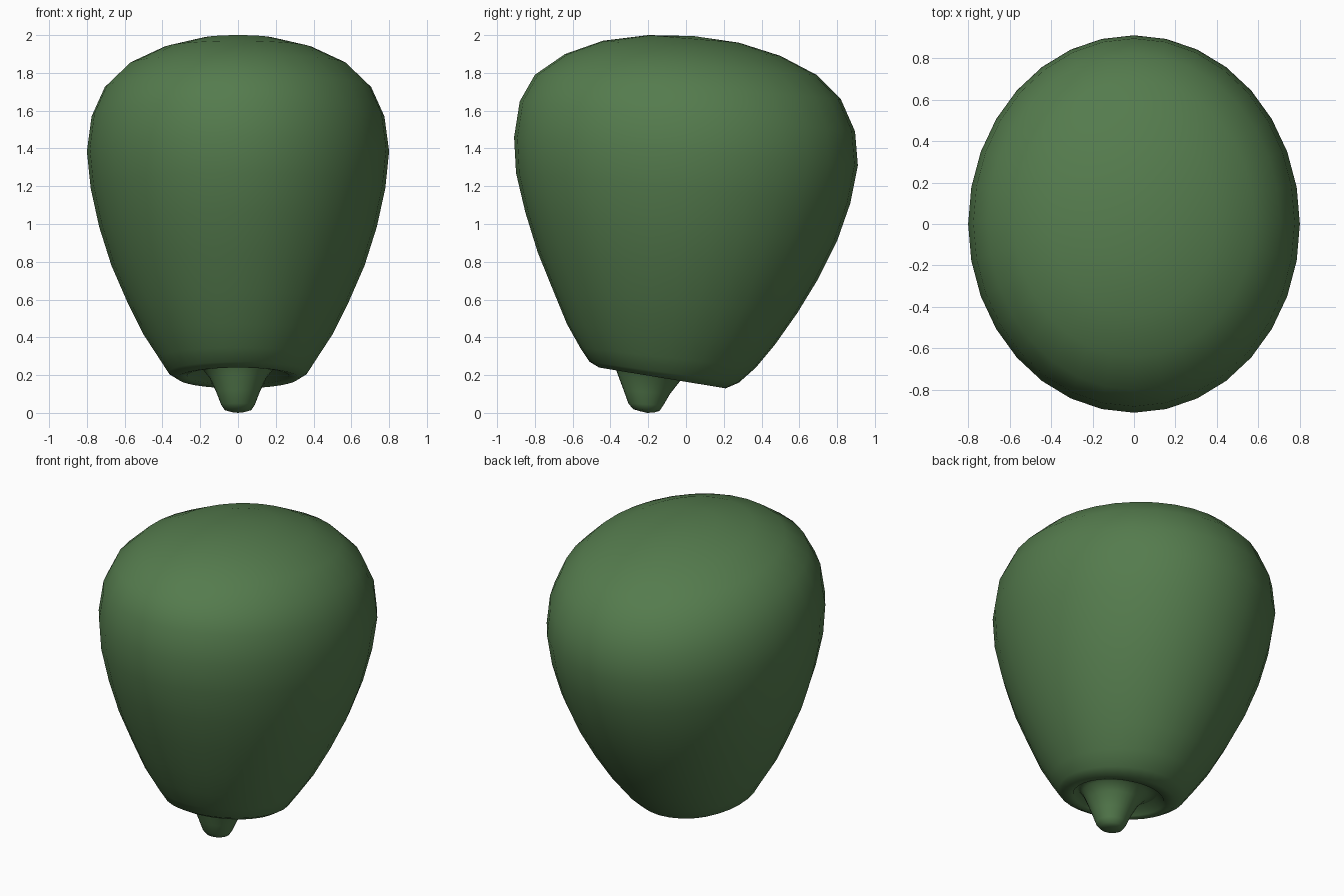
import bpy, bmesh, math
from mathutils import Vector

SEG = 32
# tilted elliptical sections: front y, z, back y, z, half width in x
BODY = [
    (-0.20, 2.00, 0.28, 1.96, 0.20),
    (-0.44, 1.97, 0.50, 1.89, 0.40),
    (-0.64, 1.90, 0.69, 1.79, 0.58),
    (-0.80, 1.79, 0.82, 1.66, 0.705),
    (-0.88, 1.65, 0.895, 1.49, 0.775),
    (-0.91, 1.46, 0.91, 1.31, 0.80),
    (-0.90, 1.27, 0.87, 1.11, 0.78),
    (-0.85, 1.06, 0.80, 0.91, 0.735),
    (-0.785, 0.85, 0.70, 0.71, 0.67),
    (-0.70, 0.64, 0.59, 0.53, 0.585),
    (-0.63, 0.47, 0.47, 0.36, 0.50),
    (-0.56, 0.345, 0.37, 0.24, 0.42),
    (-0.51, 0.27, 0.28, 0.16, 0.37),
    (-0.46, 0.24, 0.21, 0.13, 0.32),
]
# lip, groove and tapering tip underneath
TIP = [
    (-0.42, 0.24, 0.13, 0.15, 0.27),
    (-0.40, 0.29, 0.09, 0.22, 0.24),
    (-0.38, 0.26, 0.02, 0.21, 0.19),
    (-0.36, 0.20, -0.03, 0.17, 0.15),
    (-0.33, 0.12, -0.085, 0.10, 0.115),
    (-0.305, 0.05, -0.12, 0.04, 0.09),
    (-0.28, 0.02, -0.14, 0.01, 0.07),
    (-0.24, 0.008, -0.17, 0.002, 0.035),
]

bm = bmesh.new()


def ring(y0, z0, y1, z1, rx):
    a, b = Vector((0, y0, z0)), Vector((0, y1, z1))
    c, h = (a + b) / 2, (b - a) / 2
    angles = [2 * math.pi * i / SEG for i in range(SEG)]
    return [bm.verts.new(c + h * math.sin(t) + Vector((rx * math.cos(t), 0, 0)))
            for t in angles]


rings = [ring(*s) for s in BODY + TIP]
top = bm.verts.new((0, 0.04, 1.995))
bottom = bm.verts.new((0, -0.205, 0.0))
for i in range(SEG):
    j = (i + 1) % SEG
    bm.faces.new((top, rings[0][i], rings[0][j]))
    bm.faces.new((bottom, rings[-1][j], rings[-1][i]))
    for p, q in zip(rings, rings[1:]):
        bm.faces.new((p[i], q[i], q[j], p[j]))
bmesh.ops.recalc_face_normals(bm, faces=bm.faces)
for f in bm.faces:
    f.smooth = True

me = bpy.data.meshes.new("fruit_body")
bm.to_mesh(me)
bm.free()
fruit = bpy.data.objects.new("fruit_body", me)
bpy.context.collection.objects.link(fruit)

green = bpy.data.materials.new("green_skin")
green.diffuse_color = (0.09, 0.2, 0.075, 1)
me.materials.append(green)
